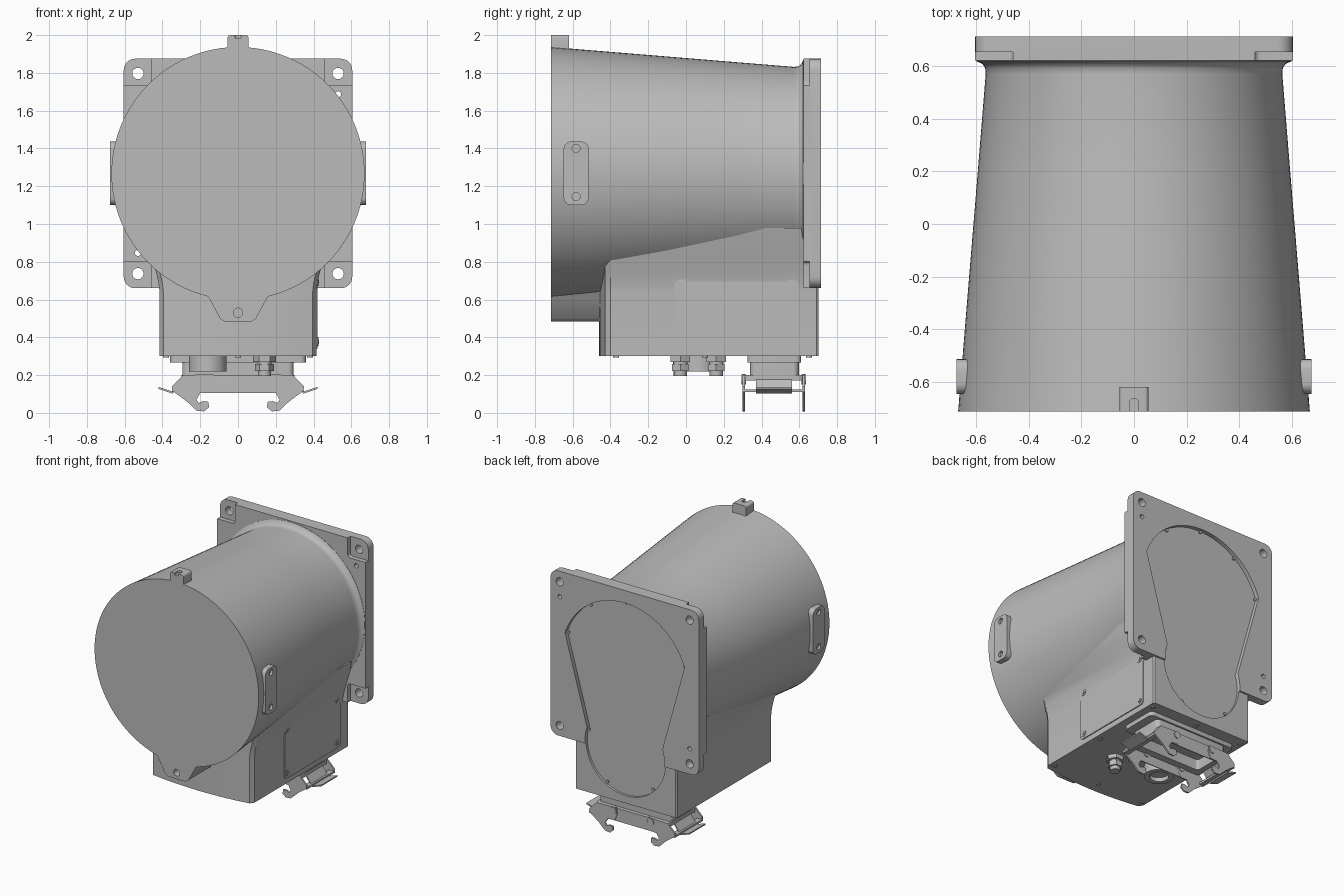
import bpy, bmesh
from math import sin, cos, pi, asin

if "Cube" in bpy.data.objects:
    bpy.data.objects.remove(bpy.data.objects["Cube"])

grey = bpy.data.materials.new("cast_grey")
grey.use_nodes = True
grey.diffuse_color = (0.5, 0.5, 0.5, 1)
grey.node_tree.nodes["Principled BSDF"].inputs["Base Color"].default_value = (0.5, 0.5, 0.5, 1)


def activate(ob):
    bpy.ops.object.select_all(action='DESELECT')
    ob.select_set(True)
    bpy.context.view_layer.objects.active = ob


def smooth(ob):
    activate(ob)
    bpy.ops.object.shade_smooth_by_angle(angle=0.6)


def loft(name, rings):
    """Skin a stack of equal rings and cap both ends."""
    bm = bmesh.new()
    rows = [[bm.verts.new(p) for p in ring] for ring in rings]
    n = len(rows[0])
    for a, b in zip(rows, rows[1:]):
        for i in range(n):
            j = (i + 1) % n
            bm.faces.new((a[i], a[j], b[j], b[i]))
    bm.faces.new(rows[0])
    bm.faces.new(rows[-1])
    bmesh.ops.recalc_face_normals(bm, faces=bm.faces)
    mesh = bpy.data.meshes.new(name)
    bm.to_mesh(mesh)
    bm.free()
    mesh.materials.append(grey)
    ob = bpy.data.objects.new(name, mesh)
    bpy.context.collection.objects.link(ob)
    smooth(ob)
    return ob


def extrude(name, outline, axis, lo, hi):
    place = {'x': lambda a, b, d: (d, a, b),
             'y': lambda a, b, d: (a, d, b),
             'z': lambda a, b, d: (a, b, d)}[axis]
    return loft(name, [[place(a, b, d) for a, b in outline] for d in (lo, hi)])


def arc(cx, cy, r, start, end, n):
    return [(cx + r * cos(start + (end - start) * i / n),
             cy + r * sin(start + (end - start) * i / n)) for i in range(n + 1)]


def circle(cx, cy, r, n=20):
    return arc(cx, cy, r, 0, 2 * pi, n)[:-1]


def rect(a0, a1, b0, b1, r=0.0):
    if r == 0:
        return [(a0, b0), (a1, b0), (a1, b1), (a0, b1)]
    pts = []
    for k, (cx, cy) in enumerate(((a1 - r, b1 - r), (a0 + r, b1 - r),
                                  (a0 + r, b0 + r), (a1 - r, b0 + r))):
        pts += arc(cx, cy, r, k * pi / 2, (k + 1) * pi / 2, 6)
    return pts


def cut(ob, cutter):
    mod = ob.modifiers.new("cut", 'BOOLEAN')
    mod.operation, mod.solver, mod.object = 'DIFFERENCE', 'EXACT', cutter
    activate(ob)
    bpy.ops.object.modifier_apply(modifier=mod.name)
    bpy.data.objects.remove(cutter)
    smooth(ob)


AXIS_Z = 1.267

# Tapered drum with a fillet into the rear flange
profile = [(-0.715, 0.67), (-0.2, 0.628), (0.2, 0.595), (0.57, 0.565),
           (0.595, 0.567), (0.61, 0.578), (0.62, 0.6), (0.65, 0.6)]
loft("drum", [[(x, y, z) for x, z in circle(0, AXIS_Z, r, 96)] for y, r in profile])

# Square rear flange with corner pockets and bolt holes
flange = extrude("rear_flange", rect(-0.605, 0.605, 0.66, 1.875, 0.06), 'y', 0.622, 0.715)
for sx in (-1, 1):
    for sz in (-1, 1):
        cx, cz = sx * 0.56, AXIS_Z + sz * 0.565
        cut(flange, extrude("pocket", rect(cx - 0.1, cx + 0.1, cz - 0.1, cz + 0.1, 0.02),
                            'y', 0.5, 0.655))
        cut(flange, extrude("bolt_hole", circle(sx * 0.53, AXIS_Z + sz * 0.53, 0.03),
                            'y', 0.5, 0.8))
for s in (-1, 1):
    cut(flange, extrude("pin_hole", circle(s * 0.53, AXIS_Z + s * 0.42, 0.016), 'y', 0.5, 0.8))


# Terminal box under the drum: bowed front, sides flaring into the drum
def box_ring(w, z):
    front = [(w * (1 - i / 8), -0.46 + 0.035 * (1 - i / 8) ** 2) for i in range(17)]
    front[0], front[-1] = (w - 0.02, -0.428), (0.02 - w, -0.428)
    back = [(-w, -0.4), (-w, 0.69), (-w + 0.01, 0.702), (w - 0.01, 0.702), (w, 0.69), (w, -0.4)]
    return [(x, y, z) for x, y in front + back]


box = loft("terminal_box", [box_ring(w, z) for w, z in (
    (0.415, 0.3), (0.415, 0.64), (0.421, 0.69), (0.435, 0.75), (0.455, 0.82), (0.48, 0.9), (0.5, 0.98))])

# Teardrop recess in the back, shared by flange and box
low_z, big, small = 0.68, 0.515, 0.325
t = asin((big - small) / (AXIS_Z - low_z))
teardrop = arc(0, AXIS_Z, big, t, pi - t, 48) + arc(0, low_z, small, pi - t, 2 * pi + t, 36)
for ob in (flange, box):
    cut(ob, extrude("recess", teardrop, 'y', 0.685, 0.8))
for i in range(0, len(teardrop), 12):
    x, z = teardrop[i]
    extrude("recess_screw", circle(x * 0.98, AXIS_Z + (z - AXIS_Z) * 0.985, 0.012, 10),
            'y', 0.68, 0.695)

# Front lower tongue with its screw hole
tongue = extrude("front_tongue", [(-0.2, 0.68), (-0.155, 0.61), (-0.095, 0.5), (-0.07, 0.483),
                                  (0.07, 0.483), (0.095, 0.5), (0.155, 0.61), (0.2, 0.68)],
                 'y', -0.715, -0.44)
cut(tongue, extrude("tongue_hole", circle(0, 0.53, 0.025), 'y', -0.8, -0.66))

# Top lug with a keyhole slot
lug = extrude("top_lug", rect(-0.055, 0.055, 1.85, 2.0, 0.015), 'y', -0.715, -0.62)
cut(lug, extrude("lug_slot", rect(-0.017, 0.017, -0.8, -0.665, 0.016), 'z', 1.985, 2.1))

# Side pads, one each side of the drum
for s in (-1, 1):
    pad = extrude("side_pad", rect(-0.648, -0.515, 1.1, 1.437, 0.04), 'x', s * 0.6, s * 0.677)
    for z in (1.145, 1.4):
        cut(pad, extrude("pad_hole", circle(-0.582, z, 0.021), 'x', s * 0.66, s * 0.7))

# Access cover with corner screws on one side of the box
extrude("access_cover", rect(-0.057, 0.595, 0.34, 0.73, 0.025), 'x', 0.4, 0.422)
for y in (-0.022, 0.56):
    for z in (0.377, 0.695):
        extrude("cover_screw", circle(y, z, 0.024, 16), 'x', 0.41, 0.425)
        extrude("cover_screw_head", circle(y, z, 0.013, 6), 'x', 0.41, 0.43)

# Screws on the box underside
for x in (-0.38, 0, 0.38):
    for y in (-0.37, 0.1, 0.65):
        extrude("base_screw", circle(x, y, 0.016, 12), 'z', 0.294, 0.31)

# Cable glands and blanking plug
for y in (-0.03, 0.16):
    for r, lo, hi, n in ((0.06, 0.27, 0.31, 6), (0.038, 0.25, 0.28, 16),
                         (0.05, 0.222, 0.258, 6), (0.035, 0.195, 0.23, 16)):
        extrude("cable_gland", circle(0.14, y, r, n), 'z', lo, hi)
plug = extrude("round_plug", circle(-0.16, 0.07, 0.1, 32), 'z', 0.22, 0.31)
cut(plug, extrude("plug_bore", circle(-0.16, 0.07, 0.065, 32), 'z', 0.1, 0.25))

# Connector housing: mounting plate, neck, rim, open underneath
extrude("connector_plate", rect(-0.36, 0.36, 0.325, 0.61, 0.03), 'z', 0.268, 0.31)
neck = extrude("connector_neck", rect(-0.295, 0.295, 0.34, 0.597, 0.03), 'z', 0.185, 0.28)
rim = extrude("connector_rim", rect(-0.3, 0.3, 0.305, 0.625, 0.03), 'z', 0.172, 0.2)
for ob in (neck, rim):
    cut(ob, extrude("connector_opening", rect(-0.25, 0.25, 0.365, 0.572, 0.02), 'z', 0.1, 0.25))

# Latching levers: hooked side plates, pivots and a sheet handle per end
hook = [(0.12, 0.16), (0.13, 0.205), (0.29, 0.2), (0.35, 0.14), (0.345, 0.115), (0.27, 0.06),
        (0.22, 0.012), (0.18, 0.008), (0.153, 0.03), (0.158, 0.06), (0.185, 0.062),
        (0.208, 0.052), (0.22, 0.07), (0.2, 0.105), (0.14, 0.11)]
handle = [(0.29, 0.19), (0.345, 0.112), (0.42, 0.137), (0.42, 0.127), (0.345, 0.102), (0.28, 0.185)]
for y in (0.303, 0.617):
    extrude("connector_side_plate", rect(-0.2, 0.2, 0.105, 0.2), 'y', y + 0.002, y + 0.008)
for s in (-1, 1):
    for y in (0.3, 0.618):
        extrude("latch_hook", [(s * x, z) for x, z in hook], 'y', y, y + 0.012)
        extrude("latch_pivot", circle(s * 0.153, 0.177, 0.026), 'y', y - 0.006, y + 0.018)
    extrude("latch_handle", [(s * x, z) for x, z in handle], 'y', 0.37, 0.56)
    extrude("latch_bridge", [(s * x, z) for x, z in rect(0.31, 0.35, 0.11, 0.125)], 'y', 0.3, 0.63)
